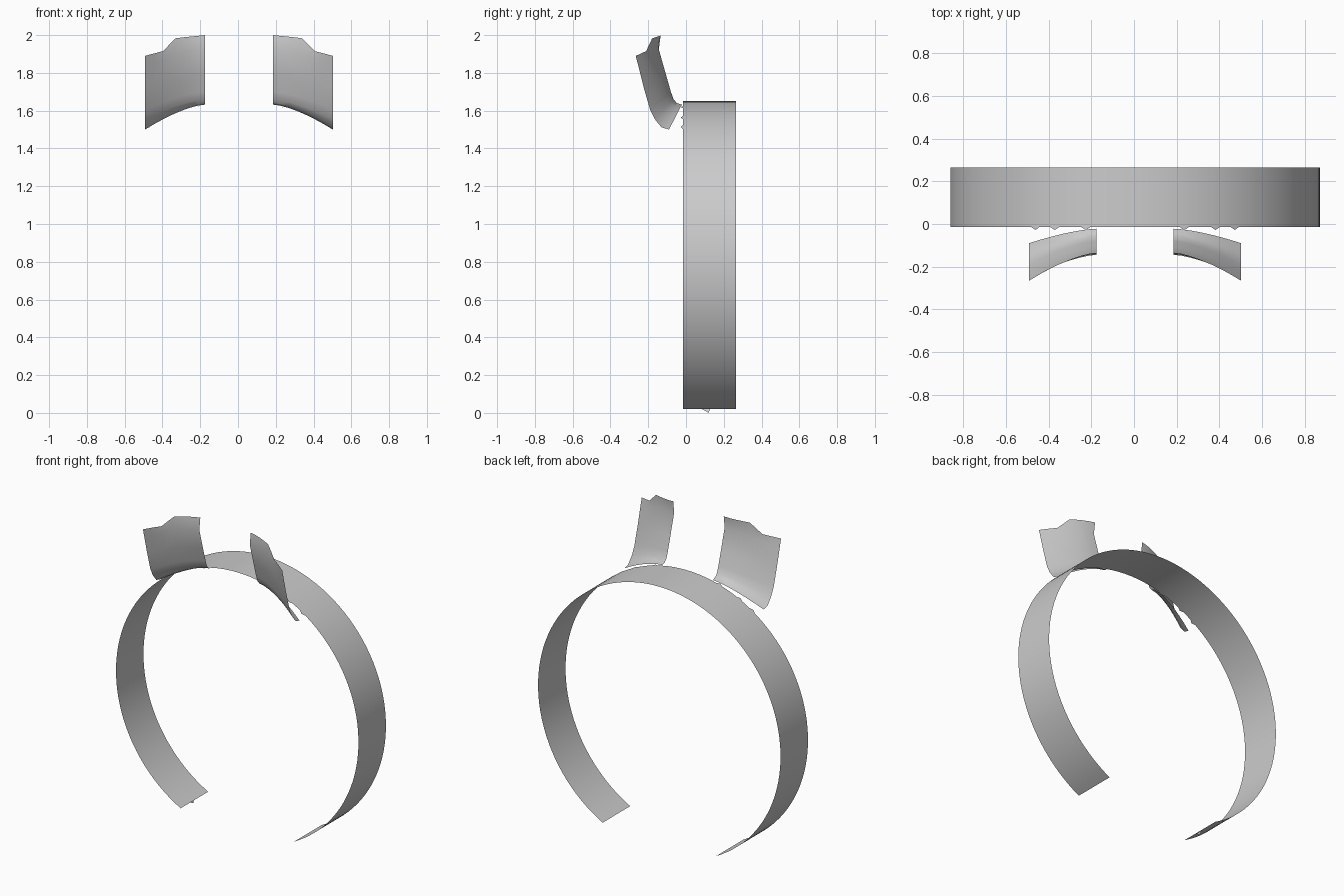
import bpy, math

if "Cube" in bpy.data.objects:
    bpy.data.objects.remove(bpy.data.objects["Cube"])

grey = bpy.data.materials.new("light_grey")
grey.diffuse_color = (0.6, 0.6, 0.6, 1)
grey.use_nodes = True
grey.node_tree.nodes["Principled BSDF"].inputs["Base Color"].default_value = grey.diffuse_color

CX, CZ, R = 0.005, 0.785, 0.865          # hoop centre and radius
Y0, Y1 = -0.015, 0.265                   # hoop front and back edges


def sheet(name, rows, flip=False):
    """Open surface from a grid of points."""
    n = len(rows[0])
    verts = [p for row in rows for p in row]
    faces = []
    for i in range(len(rows) - 1):
        for j in range(n - 1):
            f = (i * n + j, i * n + j + 1, (i + 1) * n + j + 1, (i + 1) * n + j)
            faces.append(f[::-1] if flip else f)
    return finish(name, verts, faces)


def finish(name, verts, faces):
    me = bpy.data.meshes.new(name)
    me.from_pydata(verts, [], faces)
    me.materials.append(grey)
    ob = bpy.data.objects.new(name, me)
    bpy.context.collection.objects.link(ob)
    bpy.context.view_layer.objects.active = ob
    bpy.ops.object.select_all(action='DESELECT')
    ob.select_set(True)
    bpy.ops.object.shade_smooth_by_angle(angle=math.radians(30))
    return ob


def hoop_point(a, y, r=R):
    """Point on the hoop; the angle is measured from the top towards +x."""
    return (CX + r * math.sin(a), y, CZ + r * math.cos(a))


# Open headband hoop with a gap at the bottom
end = math.acos((0.02 - CZ) / R)
angles = [-end + 2 * end * i / 96 for i in range(97)]
sheet("headband", [[hoop_point(a, Y0), hoop_point(a, Y1)] for a in angles], True)

# Ear plates: (y, z) profiles of the inner and outer edges, bottom to top
inner = [(-.022, 1.632), (-.048, 1.640), (-.066, 1.66), (-.080, 1.70),
         (-.106, 1.79), (-.144, 1.925), (-.134, 2.0)]
outer = [(-.090, 1.500), (-.130, 1.512), (-.165, 1.555), (-.190, 1.605),
         (-.223, 1.72), (-.252, 1.835), (-.266, 1.89)]
columns = [0, .12, .25, .37, .49, .60, .70, .85, 1]
top_z = [2.0, 1.996, 1.992, 1.988, 1.983, 1.948, 1.915, 1.903, 1.89]

for side, label in ((-1, "left"), (1, "right")):
    rows = []
    for k, (p, q) in enumerate(zip(inner, outer)):
        row = []
        for u, tz in zip(columns, top_z):
            w = u ** 1.5                 # plates curve away more at the outside
            y = p[0] + (q[0] - p[0]) * w
            z = tz if k == len(inner) - 1 else p[1] + (q[1] - p[1]) * w
            row.append((CX + side * (0.18 + 0.317 * u), y, z))
        rows.append(row)
    sheet(label + "_ear_plate", rows, side < 0)

    # Tiny torn tabs on the front edge of the hoop under each ear
    for n, a in enumerate((0.27, 0.45, 0.57)):
        tab = [hoop_point(side * (a - .025), Y0), hoop_point(side * (a + .025), Y0),
               hoop_point(side * a, Y0 - 0.013)]
        finish(f"{label}_tab_{n}", tab, [(0, 1, 2)])

# Small chip under the left end of the hoop
finish("end_chip", [hoop_point(-end + .02, .07), hoop_point(-end + .02, .13),
                    (-.40, .12, 0.0)], [(0, 1, 2)])
